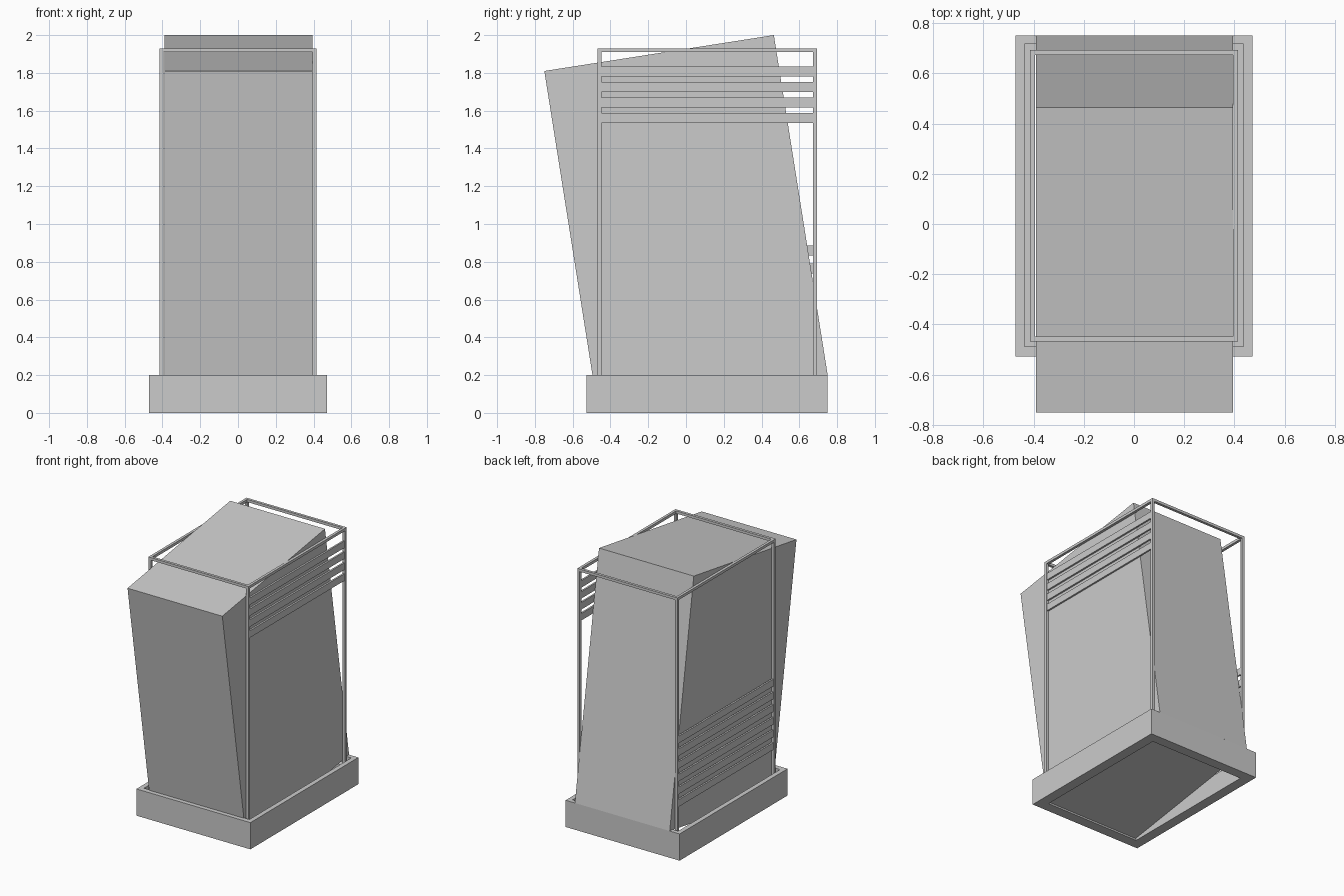
import bpy, bmesh

if "Cube" in bpy.data.objects:
    bpy.data.objects.remove(bpy.data.objects["Cube"])

def add_mesh(name, build):
    bm = bmesh.new()
    build(bm)
    bmesh.ops.recalc_face_normals(bm, faces=bm.faces)
    me = bpy.data.meshes.new(name)
    bm.to_mesh(me)
    bm.free()
    ob = bpy.data.objects.new(name, me)
    bpy.context.collection.objects.link(ob)
    return ob

def box(name, x0, x1, y0, y1, z0, z1):
    def build(bm):
        bmesh.ops.create_cube(bm, size=1)
        for v in bm.verts:
            v.co = (x1 if v.co.x > 0 else x0, y1 if v.co.y > 0 else y0,
                    z1 if v.co.z > 0 else z0)
    return add_mesh(name, build)

def ring(name, outer, inner, z0, z1):
    """Rectangular ring; outer and inner are (half width, y min, y max)."""
    def build(bm):
        loops = []
        for (x, y0, y1), z in ((outer, z0), (outer, z1), (inner, z1), (inner, z0)):
            loops.append([bm.verts.new((a, b, z)) for a, b in
                          ((-x, y0), (x, y0), (x, y1), (-x, y1))])
        for i in range(4):
            a, b = loops[i], loops[(i + 1) % 4]
            for j in range(4):
                k = (j + 1) % 4
                bm.faces.new((a[j], a[k], b[k], b[j]))
    return add_mesh(name, build)

# Leaning block, extruded from its tilted side profile
def leaning(bm):
    profile = ((-0.465, 0.01), (0.75, 0.2), (0.465, 2.0), (-0.75, 1.81))
    f = bm.faces.new([bm.verts.new((-0.39, y, z)) for y, z in profile])
    ext = bmesh.ops.extrude_face_region(bm, geom=[f])
    for v in ext["geom"]:
        if isinstance(v, bmesh.types.BMVert):
            v.co.x = 0.395
add_mesh("leaning_block", leaning)

# Hollow base with an inner ledge
OUT, MID = (0.472, -0.528, 0.75), (0.437, -0.489, 0.717)
FRAME_OUT, FRAME_IN = (0.415, -0.468, 0.693), (0.395, -0.448, 0.673)
ring("base_rim", OUT, MID, 0, 0.2)
ring("base_ledge", MID, FRAME_IN, 0, 0.15)

# Open frame: top rim and four corner posts
ring("frame_top", FRAME_OUT, FRAME_IN, 1.91, 1.93)
for side, x0, x1 in (("left", -0.415, -0.395), ("right", 0.395, 0.415)):
    box(f"post_front_{side}", x0, x1, -0.468, -0.448, 0.15, 1.91)
    box(f"post_back_{side}", x0, x1, 0.673, 0.693, 0.15, 1.91)

# Horizontal slats: high on the right side, low on the left side
for i in range(4):
    z = 1.782 - i * 0.082
    box(f"slat_right_{i}", 0.397, 0.410, -0.448, 0.673, z, z + 0.052)
for i in range(6):
    z = 0.832 - i * 0.095
    box(f"slat_left_{i}", -0.410, -0.397, -0.448, 0.673, z, z + 0.053)
